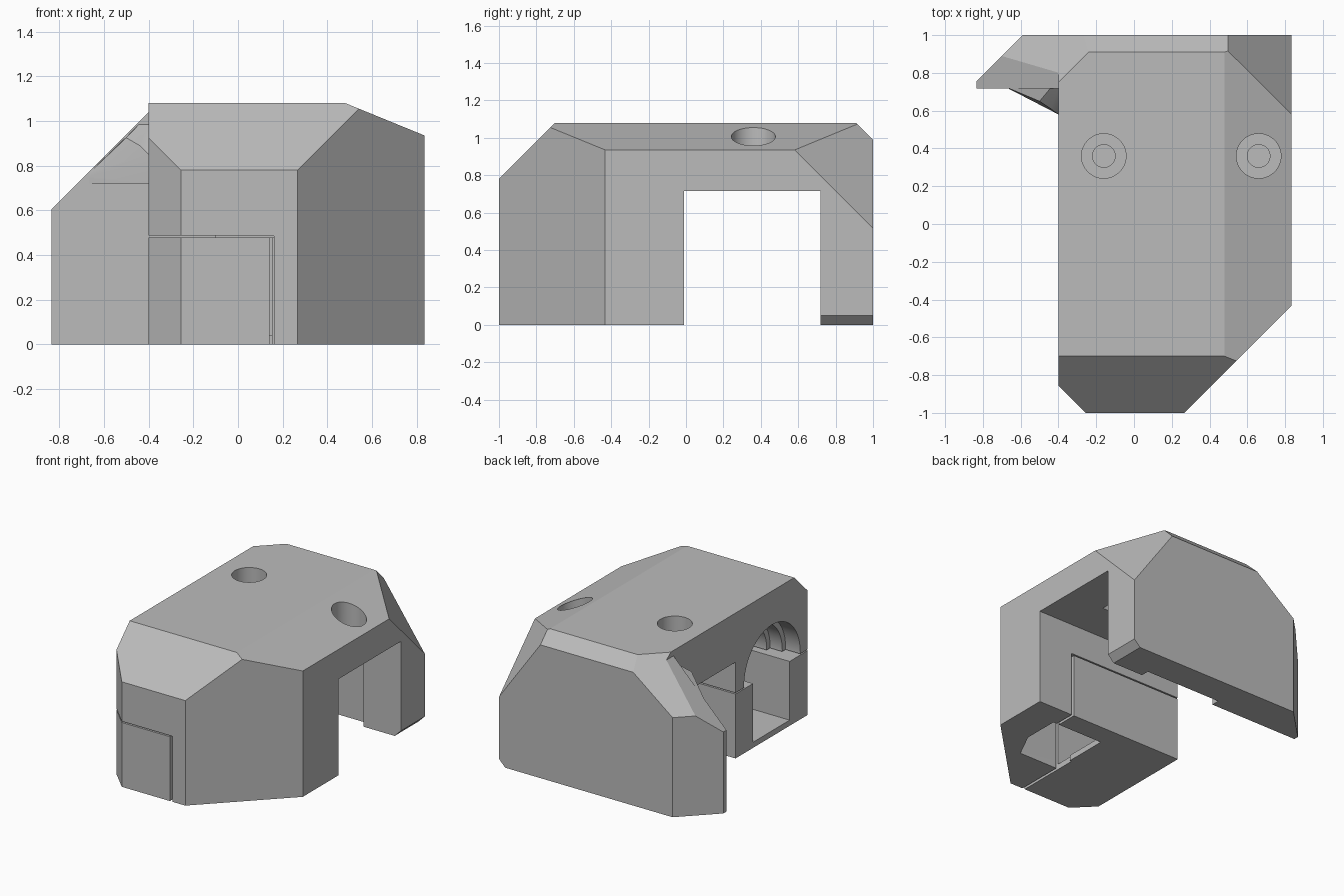
import bpy, bmesh, math
from mathutils import Vector, Matrix

cube = bpy.data.objects.get("Cube")
if cube:
    bpy.data.objects.remove(cube, do_unlink=True)

grey = bpy.data.materials.new("plain grey")
grey.use_nodes = True
grey.diffuse_color = (0.5, 0.5, 0.5, 1)
grey.node_tree.nodes["Principled BSDF"].inputs["Base Color"].default_value = (0.5, 0.5, 0.5, 1)


def finish(bm, name):
    bmesh.ops.recalc_face_normals(bm, faces=bm.faces[:])
    mesh = bpy.data.meshes.new(name)
    bm.to_mesh(mesh)
    bm.free()
    mesh.materials.append(grey)
    ob = bpy.data.objects.new(name, mesh)
    bpy.context.collection.objects.link(ob)
    return ob


def box(name, x, y, z, planes=()):
    """Box from ranges, trimmed by planes given as (normal, offset)."""
    bm = bmesh.new()
    bmesh.ops.create_cube(bm, size=1)
    lo = Vector((x[0], y[0], z[0]))
    hi = Vector((x[1], y[1], z[1]))
    for v in bm.verts:
        v.co = [lo[i] if v.co[i] < 0 else hi[i] for i in range(3)]
    for normal, offset in planes:
        n = Vector(normal)
        point = n * (offset / n.length_squared)
        geom = bm.verts[:] + bm.edges[:] + bm.faces[:]
        bmesh.ops.bisect_plane(bm, geom=geom, plane_co=point, plane_no=n,
                               clear_outer=True, dist=1e-5)
        bmesh.ops.holes_fill(bm, edges=[e for e in bm.edges if e.is_boundary], sides=0)
    return finish(bm, name)


def hull(name, points):
    bm = bmesh.new()
    for p in points:
        bm.verts.new(p)
    bmesh.ops.convex_hull(bm, input=bm.verts[:])
    return finish(bm, name)


def cylinder(name, radius, start, end):
    a, b = Vector(start), Vector(end)
    bm = bmesh.new()
    spin = (b - a).to_track_quat('Z', 'Y').to_matrix().to_4x4()
    bmesh.ops.create_cone(bm, cap_ends=True, segments=48, radius1=radius, radius2=radius,
                          depth=(b - a).length, matrix=Matrix.Translation((a + b) / 2) @ spin)
    return finish(bm, name)


def combine(target, tool, operation='DIFFERENCE'):
    mod = target.modifiers.new("combine", 'BOOLEAN')
    mod.operation, mod.object, mod.solver = operation, tool, 'EXACT'
    bpy.context.view_layer.update()
    graph = bpy.context.evaluated_depsgraph_get()
    mesh = bpy.data.meshes.new_from_object(target.evaluated_get(graph))
    target.modifiers.clear()
    target.data = mesh
    bpy.data.objects.remove(tool, do_unlink=True)


# Chamfer planes shared by the body and the rear fin
rear_top = ((0, 1, 1), 1.99)
rear_corner = ((-1, 1, 1.294), 2.547)

# Main housing block
housing = box("housing", (-0.4, 0.835), (-1, 1), (0, 1.08), [
    ((0.145, 0, 0.355), 0.453),      # sloped right top
    ((0, -1, 1), 1.78),              # front top
    ((1, -1, 0), 1.267),             # front right corner
    ((-1, -1, 0), 1.255),            # front left corner
    rear_top, rear_corner,
    ((1.4, 1, 1), 2.685)])           # rear right corner

# Rear fin and its gusset
fin = box("fin", (-0.835, -0.3), (0.718, 1), (0, 1.08), [
    ((-1, 1, 0), 1.59), rear_top, rear_corner, ((-1, 0, 1), 1.44)])
gusset = hull("gusset", [
    (-0.69, 0.73, 0.72), (-0.69, 0.73, 0.745), (-0.44, 0.605, 0.72), (-0.4, 0.58, 0.72),
    (-0.38, 0.58, 0.72), (-0.4, 0.58, 0.85), (-0.38, 0.58, 0.85), (-0.44, 0.61, 0.89),
    (-0.5, 0.65, 0.925), (-0.4, 0.77, 1.03), (-0.38, 0.77, 1.03), (-0.38, 0.8, 0.72),
    (-0.6, 0.8, 0.72)])

# Cross channel, with a wider pocket in its middle
combine(housing, box("channel", (-1, 1), (-0.01, 0.718), (-0.1, 0.715)))
combine(housing, fin, 'UNION')
combine(housing, gusset, 'UNION')
combine(housing, box("inner_pocket", (-0.1, 0.53), (0.3, 0.78), (-0.1, 0.76)))

# Bottom bevel on the rear wall
combine(housing, box("foot_bevel", (0.7, 0.9), (0.6, 1.1), (-0.1, 0.1),
                     [((-1, 0, 1), -0.785)]))

# Stepped round bore entering from the side
for radius, depth in ((0.33, -0.28), (0.29, -0.18), (0.25, -0.05), (0.21, 0.5)):
    combine(housing, cylinder("bore", radius, (-0.6, -0.44, 0.5), (depth, -0.44, 0.5)))
# Restore the clamp block below the bore, leaving a square slot
combine(housing, box("clamp_fill", (-0.4, 0.14), (-0.8, -0.08), (0.02, 0.478)), 'UNION')
combine(housing, box("clamp_slot", (-0.6, 0.18), (-0.645, -0.215), (0.042, 0.52)))

# Bottom pocket and the thin slits that free the clamp block
combine(housing, box("bottom_pocket", (0.155, 0.58), (-0.64, -0.17), (-0.1, 0.5),
                     [((1, -0.5, 0), 0.8)]))
combine(housing, box("front_slit", (0.14, 0.16), (-1.1, -0.5), (-0.1, 0.486)))
combine(housing, box("rear_slit", (0.53, 0.55), (-0.3, 0.1), (-0.1, 0.486)))
combine(housing, box("level_slit_front", (-0.5, 0.155), (-1.1, 0.1), (0.478, 0.487)))
combine(housing, box("level_slit_rear", (0.1, 0.545), (-0.4, 0.1), (0.478, 0.487)))

# Counterbored screw holes in the top
for x, seat in ((-0.16, 0.92), (0.66, 0.86)):
    for radius, floor in ((0.118, seat), (0.06, 0.775)):
        combine(housing, cylinder("screw_hole", radius, (x, 0.36, 1.3), (x, 0.36, floor)))

bpy.ops.object.select_all(action='DESELECT')
housing.select_set(True)
bpy.context.view_layer.objects.active = housing
bpy.ops.object.shade_smooth_by_angle(angle=math.radians(20))
